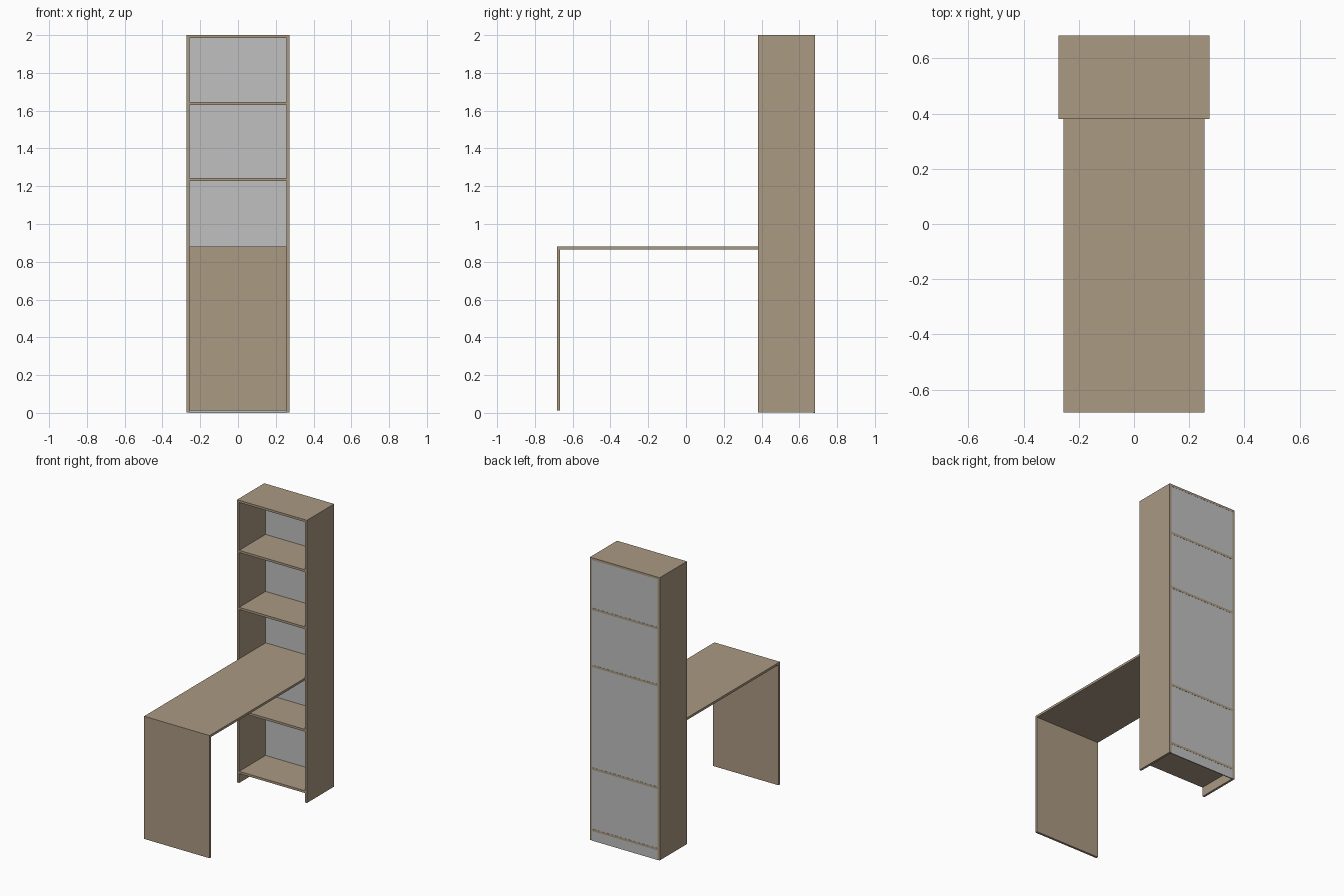
import bpy
import bmesh

cube = bpy.data.objects.get("Cube")
if cube:
    bpy.data.objects.remove(cube, do_unlink=True)


def make_material(name, color):
    mat = bpy.data.materials.new(name)
    mat.use_nodes = True
    mat.diffuse_color = color
    mat.node_tree.nodes["Principled BSDF"].inputs["Base Color"].default_value = color
    return mat


wood = make_material("light brown wood", (0.402, 0.319, 0.223, 1))
grey = make_material("grey board", (0.527, 0.527, 0.527, 1))


def board(name, xs, ys, zs, mat):
    """Flat board spanning the given x, y and z ranges."""
    mesh = bpy.data.meshes.new(name)
    bm = bmesh.new()
    bmesh.ops.create_cube(bm, size=1)
    for v in bm.verts:
        for axis, (low, high) in enumerate((xs, ys, zs)):
            v.co[axis] = high if v.co[axis] > 0 else low
    bm.to_mesh(mesh)
    bm.free()
    mesh.materials.append(mat)
    obj = bpy.data.objects.new(name, mesh)
    bpy.context.collection.objects.link(obj)
    return obj


T = 0.016                     # board thickness
HALF = 0.273                  # half width of the bookcase
INNER = HALF - T
FRONT, BACK = 0.38, 0.683     # bookcase depth range
DESK_TOP = 0.88
inside = (-INNER, INNER)
depth = (FRONT, BACK)

# Bookcase sides
for side, sign in (("left", 1), ("right", -1)):
    xs = sorted((sign * INNER, sign * HALF))
    board(side + "_side", xs, depth, (0.002, 2), wood)

# Top board and shelves
board("top_board", inside, depth, (2 - T, 2), wood)
shelves = {"bottom": 0.068, "lower": 0.502, "middle": 1.227, "upper": 1.63}
for name, z in shelves.items():
    board(name + "_shelf", inside, depth, (z, z + T), wood)

# Back panel, just inside the shelf ends
board("back_panel", inside, (BACK - 0.008, BACK - 0.001), (0, 2 - T), grey)

# Desk running into the bookcase, and its end leg
desk_x = (-INNER + 0.001, INNER - 0.001)
board("desk_top", desk_x, (-BACK, BACK - 0.008), (DESK_TOP - T, DESK_TOP), wood)
board("desk_leg", desk_x, (-BACK, -BACK + T), (0.013, DESK_TOP - T), wood)
